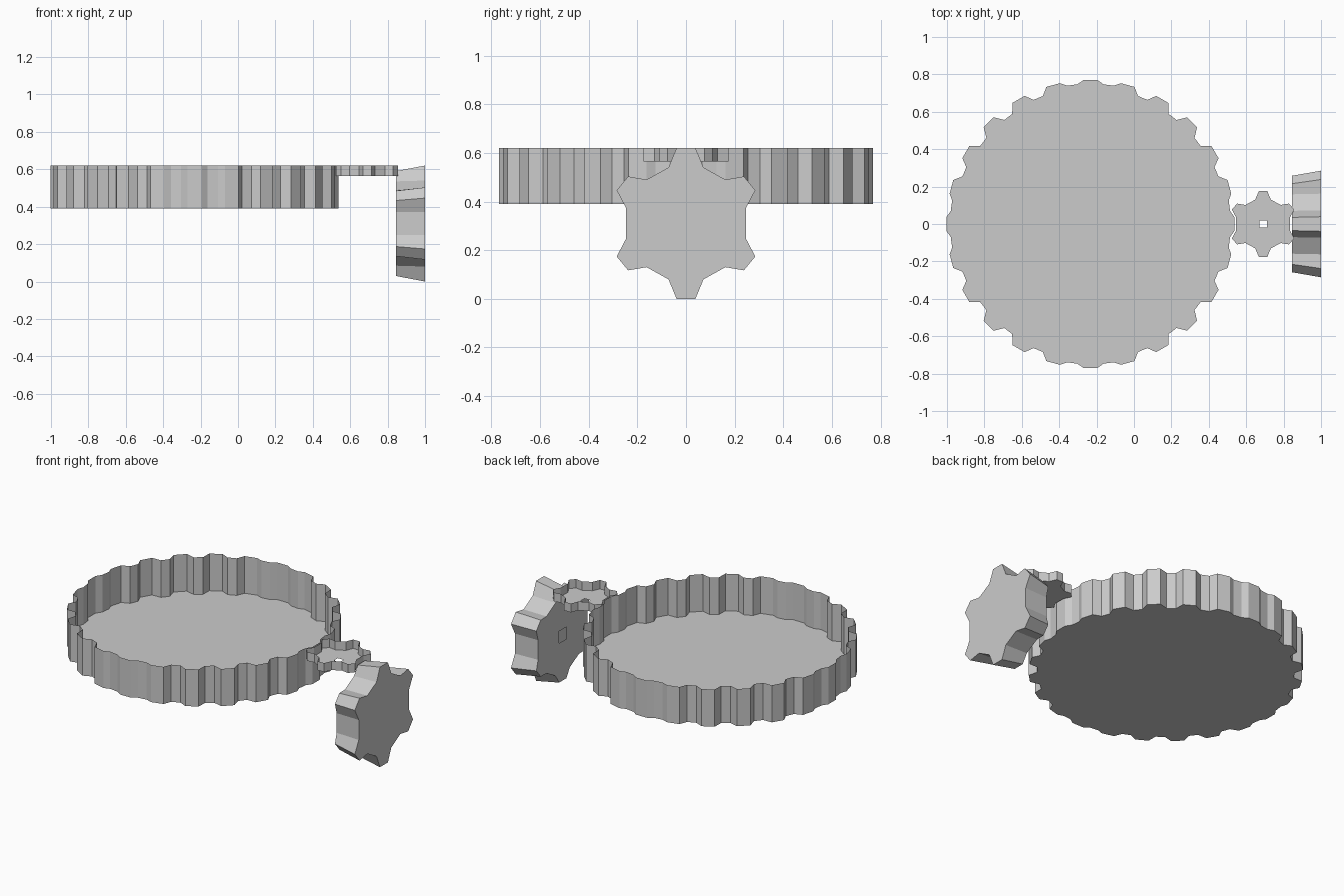
import bpy, bmesh
from math import sin, cos, radians
from mathutils import Matrix

if "Cube" in bpy.data.objects:
    bpy.data.objects.remove(bpy.data.objects["Cube"])

# One quadrant of the six-tooth outline (unit = large pinion); True marks tooth tips
QUADRANT = [(0.285, 0.136, True), (0.238, 0.193, True), (0.162, 0.18, False),
            (0.072, 0.23, False), (0.039, 0.31, True)]
VALLEY = (0.246, 0.062, False)


def pinion_outline():
    half = [VALLEY] + QUADRANT
    half += [(-x, y, t) for x, y, t in reversed(half)]
    return half + [(x, -y, t) for x, y, t in reversed(half)]


def wheel_outline(teeth=24, tip=0.77):
    pts = []
    roots = (0.75, 0.73, 0.722, 0.722, 0.73, 0.75)
    step = 360 / teeth
    for i in range(teeth):
        root = roots[i % 6]
        for off, r in ((-2.8, tip), (2.8, tip), (5.4, root), (step - 5.4, root)):
            a = radians(i * step + off)
            pts.append((r * cos(a), r * sin(a), r == tip))
    return pts


def loop(bm, pts, z):
    vs = [bm.verts.new((x, y, z)) for x, y in pts]
    return vs, [bm.edges.new((vs[i - 1], vs[i])) for i in range(len(vs))]


def gear(name, low, high, z0, z1, hole=0, closed_top=False, matrix=Matrix()):
    """Toothed wall with a floor (optionally pierced by a square) and optional top."""
    bm = bmesh.new()
    a, edges = loop(bm, low, z0)
    b, _ = loop(bm, high, z1)
    for i in range(len(a)):
        bm.faces.new((a[i - 1], a[i], b[i], b[i - 1]))
    if hole:
        square = [(-hole, -hole), (hole, -hole), (hole, hole), (-hole, hole)]
        edges = edges + loop(bm, square, z0)[1]
        bmesh.ops.triangle_fill(bm, use_beauty=True, edges=edges, normal=(0, 0, -1))
    else:
        bm.faces.new(a[::-1])
    if closed_top:
        bm.faces.new(b)
    bmesh.ops.transform(bm, matrix=matrix, verts=bm.verts)
    bmesh.ops.recalc_face_normals(bm, faces=bm.faces)
    mesh = bpy.data.meshes.new(name)
    bm.to_mesh(mesh)
    bm.free()
    obj = bpy.data.objects.new(name, mesh)
    bpy.context.collection.objects.link(obj)
    return obj


# Large open tray gear
wheel = [(x, y) for x, y, t in wheel_outline()]
gear("large_gear", wheel, wheel, 0.39, 0.62).location.x = -0.233

# Small open pinion with a square hole in its floor
outline = pinion_outline()
small = [(x * 0.585, y * 0.565) for x, y, t in outline]
gear("small_pinion", small, small, 0.565, 0.62, hole=0.02).location.x = 0.69

# Upright bevel pinion: teeth taper inwards, local z points along +x
outer = [(x, y) for x, y, t in outline]
inner = [(x * (0.905 if t else 0.98), y * (0.905 if t else 0.98)) for x, y, t in outline]
upright = Matrix(((0, 0, 1, 0), (1, 0, 0, 0), (0, 1, 0, 0), (0, 0, 0, 1)))
gear("bevel_pinion", inner, outer, 0.845, 1.0, hole=0.037,
     closed_top=True, matrix=upright).location.z = 0.31
